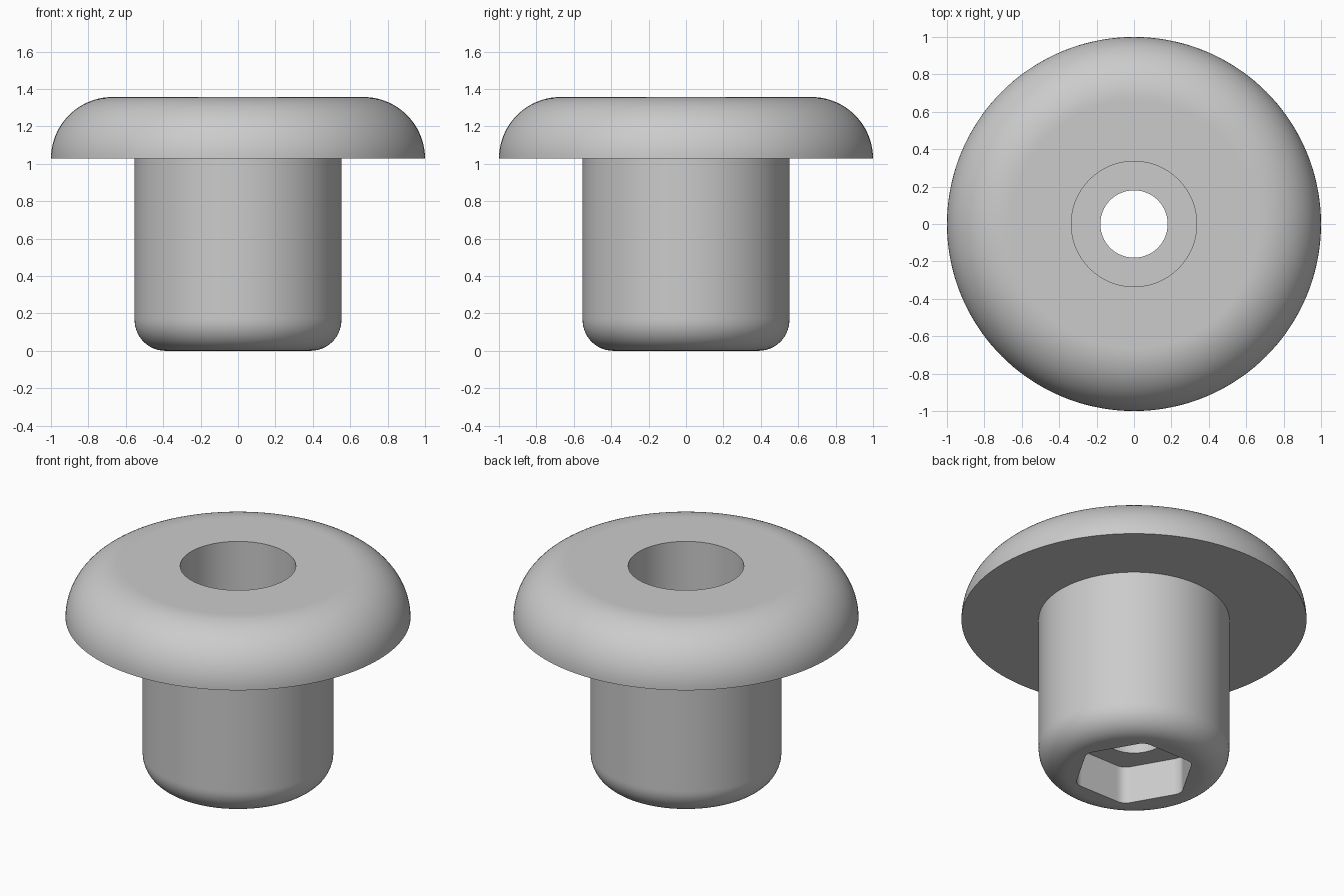
import bpy, bmesh, math

if "Cube" in bpy.data.objects:
    bpy.data.objects.remove(bpy.data.objects["Cube"])

N = 144                      # segments around the axis
HEAD_R, SHAFT_R = 1.0, 0.553
HEAD_Z, TOP_Z = 1.027, 1.357
BORE_R, BORE_Z = 0.335, 0.99
HOLE_R = 0.18
HEX_A, HEX_ROUND, HEX_Z = 0.312, 0.07, 0.24


def circle(r):
    return lambda a: r


def rounded_hex(a):
    """Polar radius of a hexagon with rounded corners, one corner on x."""
    step = math.pi / 3
    d = abs((a + step / 2) % step - step / 2)       # angle from nearest corner
    inner = HEX_A - HEX_ROUND
    flat = math.pi / 6 - d
    if HEX_A * math.tan(flat) <= inner * math.tan(math.pi / 6):
        return HEX_A / math.cos(flat)
    c = inner / math.cos(math.pi / 6)
    return c * math.cos(d) + math.sqrt(HEX_ROUND ** 2 - (c * math.sin(d)) ** 2)


def arc(cx, cz, r, a0, a1, n=14):
    out = []
    for i in range(n + 1):
        a = math.radians(a0 + (a1 - a0) * i / n)
        out.append((circle(cx + r * math.cos(a)), cz + r * math.sin(a)))
    return out


# Closed section: nut pocket, bottom, shaft, head, screw bore, through hole
F, H = 0.165, TOP_Z - HEAD_Z
rings = [(rounded_hex, HEX_Z), (rounded_hex, 0.0), (circle(SHAFT_R - F - 0.008), 0.0)]
rings += arc(SHAFT_R - F, F, F, -90, 0)
rings += [(circle(SHAFT_R), F + 0.01), (circle(SHAFT_R), HEAD_Z)]
rings += arc(HEAD_R - H, HEAD_Z, H, 0, 90, 22)
rings += [(circle(HEAD_R - H - 0.01), TOP_Z), (circle(BORE_R), TOP_Z),
          (circle(BORE_R), BORE_Z), (circle(HOLE_R), BORE_Z), (circle(HOLE_R), HEX_Z)]

bm = bmesh.new()
loops = []
for radius, z in rings:
    ring = []
    for i in range(N):
        a = 2 * math.pi * i / N
        r = radius(a)
        ring.append(bm.verts.new((r * math.cos(a), r * math.sin(a), z)))
    loops.append(ring)
for k, lo in enumerate(loops):
    hi = loops[(k + 1) % len(loops)]
    for i in range(N):
        j = (i + 1) % N
        bm.faces.new((lo[i], lo[j], hi[j], hi[i]))
bmesh.ops.recalc_face_normals(bm, faces=bm.faces)

mesh = bpy.data.meshes.new("flanged_bushing")
bm.to_mesh(mesh)
bm.free()
bushing = bpy.data.objects.new("flanged_bushing", mesh)
bpy.context.collection.objects.link(bushing)

grey = bpy.data.materials.new("plain grey")
grey.diffuse_color = (0.6, 0.6, 0.6, 1)
grey.use_nodes = True
grey.node_tree.nodes["Principled BSDF"].inputs["Base Color"].default_value = grey.diffuse_color
mesh.materials.append(grey)

bpy.context.view_layer.objects.active = bushing
bushing.select_set(True)
bpy.ops.object.shade_smooth_by_angle(angle=math.radians(30))
